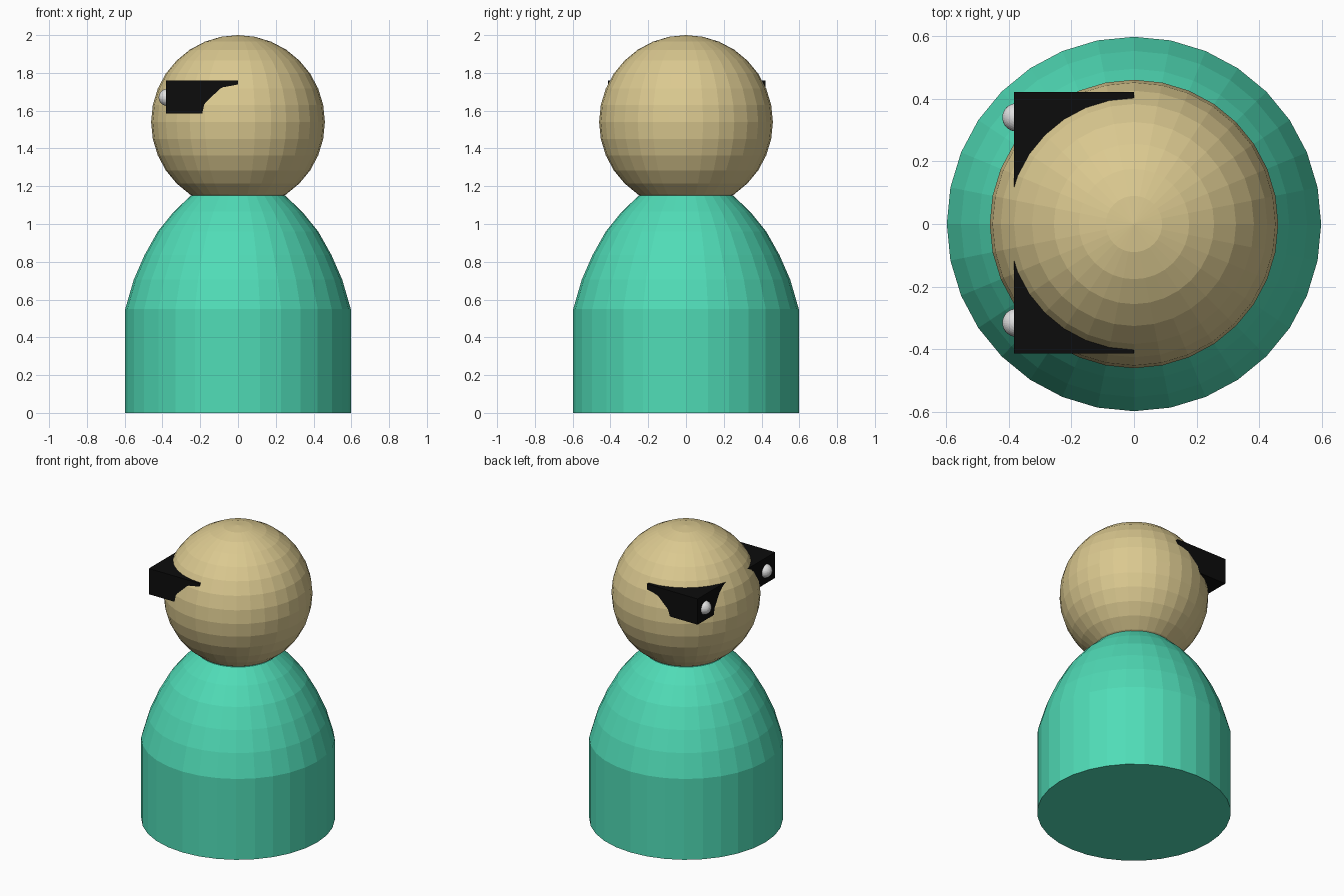
import bpy, bmesh, math
from mathutils import Matrix

if "Cube" in bpy.data.objects:
    bpy.data.objects.remove(bpy.data.objects["Cube"])


def material(name, rgb):
    lin = [((c / 255 + 0.055) / 1.055) ** 2.4 if c > 10 else c / 255 / 12.92 for c in rgb]
    m = bpy.data.materials.new(name)
    m.diffuse_color = (*lin, 1)
    m.use_nodes = True
    m.node_tree.nodes["Principled BSDF"].inputs["Base Color"].default_value = m.diffuse_color
    return m


TEAL = material("teal", (80, 220, 183))
TAN = material("tan", (219, 201, 144))
BLACK = material("black", (12, 12, 12))
WHITE = material("white", (225, 225, 225))


def finish(name, bm, mat):
    bmesh.ops.recalc_face_normals(bm, faces=bm.faces)
    mesh = bpy.data.meshes.new(name)
    bm.to_mesh(mesh)
    bm.free()
    mesh.materials.append(mat)
    ob = bpy.data.objects.new(name, mesh)
    bpy.context.collection.objects.link(ob)
    return ob


def ball(name, loc, radius, segs, rings, mat):
    bm = bmesh.new()
    bmesh.ops.create_uvsphere(bm, u_segments=segs, v_segments=rings, radius=radius,
                              matrix=Matrix.Translation(loc))
    return finish(name, bm, mat)


def lathe(name, profile, sides, mat):
    bm = bmesh.new()
    rings = [[bm.verts.new((r * math.cos(2 * math.pi * i / sides),
                            r * math.sin(2 * math.pi * i / sides), z))
              for i in range(sides)] for r, z in profile]
    for lo, hi in zip(rings, rings[1:]):
        for i in range(sides):
            j = (i + 1) % sides
            bm.faces.new((lo[i], lo[j], hi[j], hi[i]))
    bm.faces.new(rings[0])
    bm.faces.new(rings[-1])
    return finish(name, bm, mat)


# Body: straight cylinder with a tapering domed shoulder
lathe("body", [(0.597, 0), (0.597, 0.55), (0.552, 0.705), (0.495, 0.835),
               (0.425, 0.96), (0.34, 1.065), (0.25, 1.15)], 32, TEAL)

# Head: faceted sphere
ball("head", (0, 0, 1.54), 0.46, 32, 16, TAN)

# Visor: one block through the head, only its corners stick out
bm = bmesh.new()
x0, x1, y0, y1, z0, z1 = -0.382, 0.0, -0.413, 0.421, 1.585, 1.76
bmesh.ops.create_cube(bm, size=1, matrix=Matrix.Translation(
    ((x0 + x1) / 2, (y0 + y1) / 2, (z0 + z1) / 2))
    @ Matrix.Diagonal((x1 - x0, y1 - y0, z1 - z0, 1)))
finish("eye_block", bm, BLACK)

# Eyes: small balls set in the block's outer corners
for side, y in (("left", 0.34), ("right", -0.315)):
    ball("eye_" + side, (-0.375, y, 1.67), 0.045, 32, 16, WHITE)
